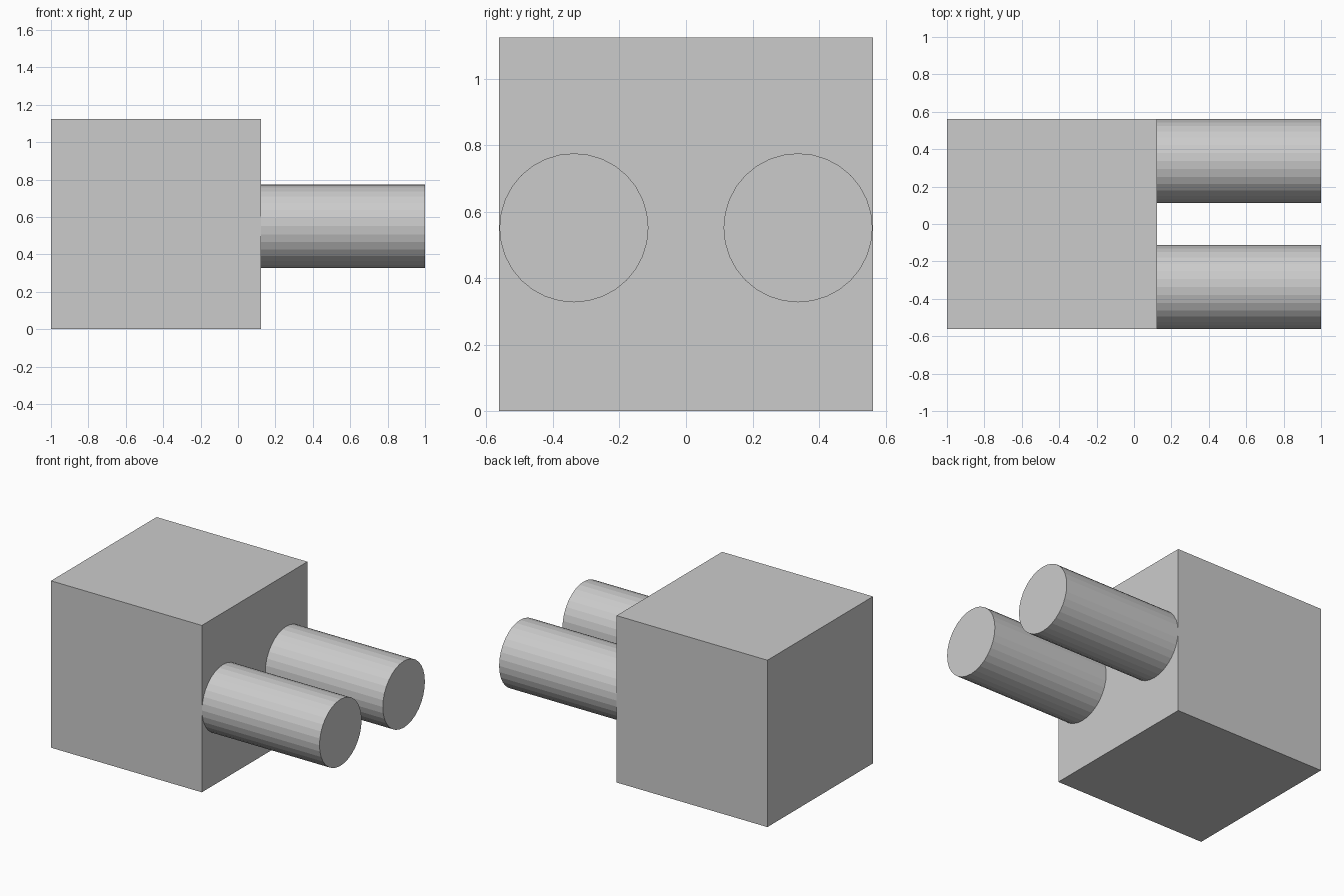
import bpy
import math

if "Cube" in bpy.data.objects:
    bpy.data.objects.remove(bpy.data.objects["Cube"])

SIZE = 1.124          # cube edge
FACE_X = -1 + SIZE    # cube face carrying the pegs
RADIUS = 0.224
PEG_Z = 0.551

# Cube body
bpy.ops.mesh.primitive_cube_add(size=SIZE, location=(-1 + SIZE / 2, 0, SIZE / 2))
bpy.context.object.name = "cube_body"


# Pegs: 32-sided flat-shaded cylinders pointing along +x
def add_peg(name, y):
    length = 1 - FACE_X
    bpy.ops.mesh.primitive_cylinder_add(
        vertices=32, radius=RADIUS, depth=length,
        location=(FACE_X + length / 2, y, PEG_Z),
        rotation=(0, math.pi / 2, 0))
    bpy.context.object.name = name


for name, side in (("front_peg", -1), ("back_peg", 1)):
    add_peg(name, side * (SIZE / 2 - RADIUS - 0.001))
